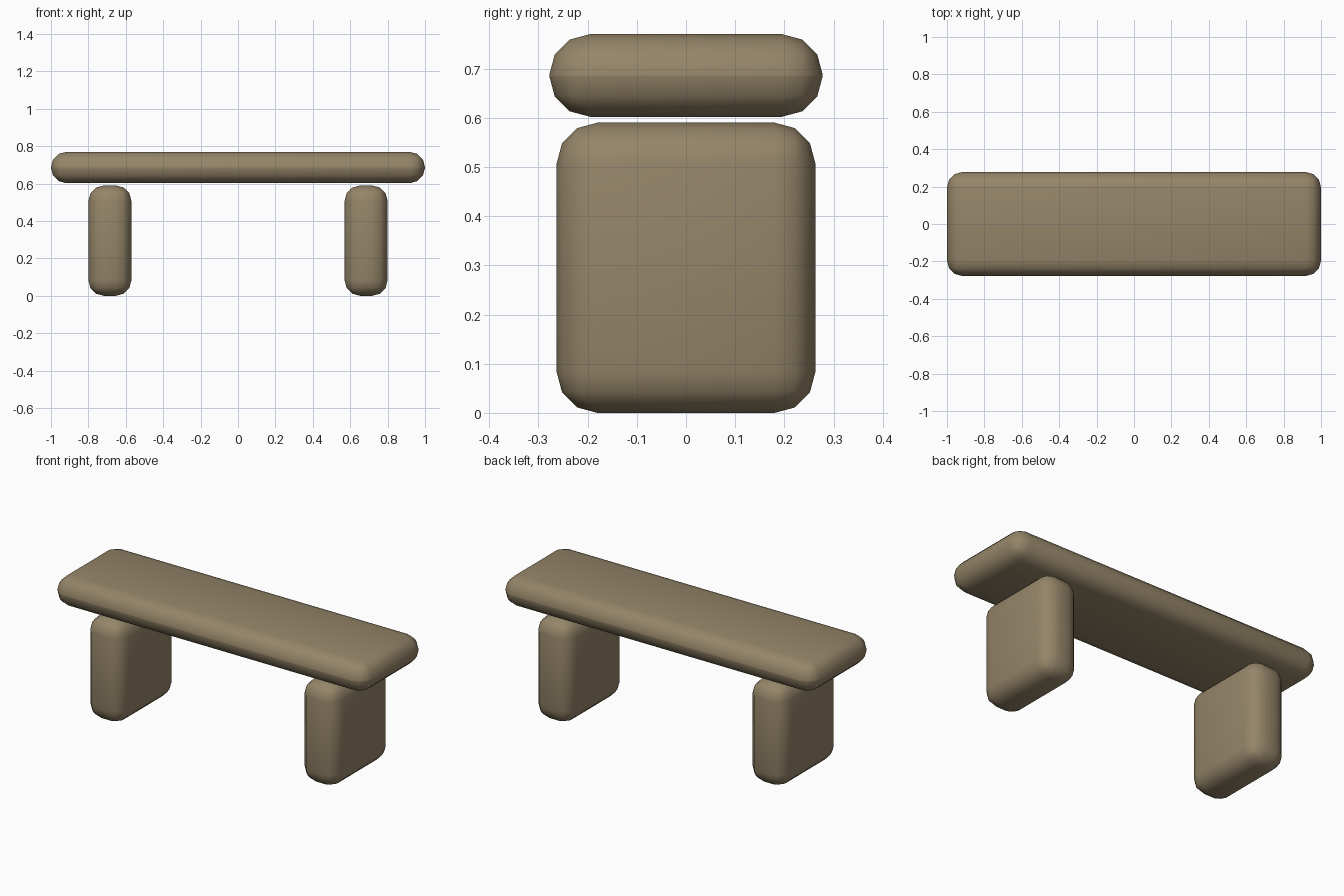
import bpy

cube = bpy.data.objects.get("Cube")
if cube:
    bpy.data.objects.remove(cube, do_unlink=True)

# Weathered tan stone
STONE = (0.30, 0.235, 0.14, 1.0)
stone = bpy.data.materials.new("tan_stone")
stone.use_nodes = True
stone.diffuse_color = STONE
bsdf = next(n for n in stone.node_tree.nodes if n.type == 'BSDF_PRINCIPLED')
bsdf.inputs["Base Color"].default_value = STONE
bsdf.inputs["Roughness"].default_value = 0.9


def rounded_block(name, size, center):
    """Box with soft, three-step rounded edges."""
    bpy.ops.mesh.primitive_cube_add(size=1, location=center)
    block = bpy.context.object
    block.name = name
    block.scale = size
    bpy.ops.object.transform_apply(location=False, rotation=False, scale=True)
    bevel = block.modifiers.new("Rounded edges", 'BEVEL')
    bevel.width = 0.083
    bevel.segments = 3
    bevel.limit_method = 'NONE'
    block.data.materials.append(stone)
    bpy.ops.object.shade_smooth()
    return block


# Seat slab, resting just clear of the legs
rounded_block("seat", (2.0, 0.556, 0.168), (0, 0, 0.686))

# Slab legs
for side, name in ((1, "left_leg"), (-1, "right_leg")):
    rounded_block(name, (0.23, 0.526, 0.59), (side * 0.685, 0, 0.295))
